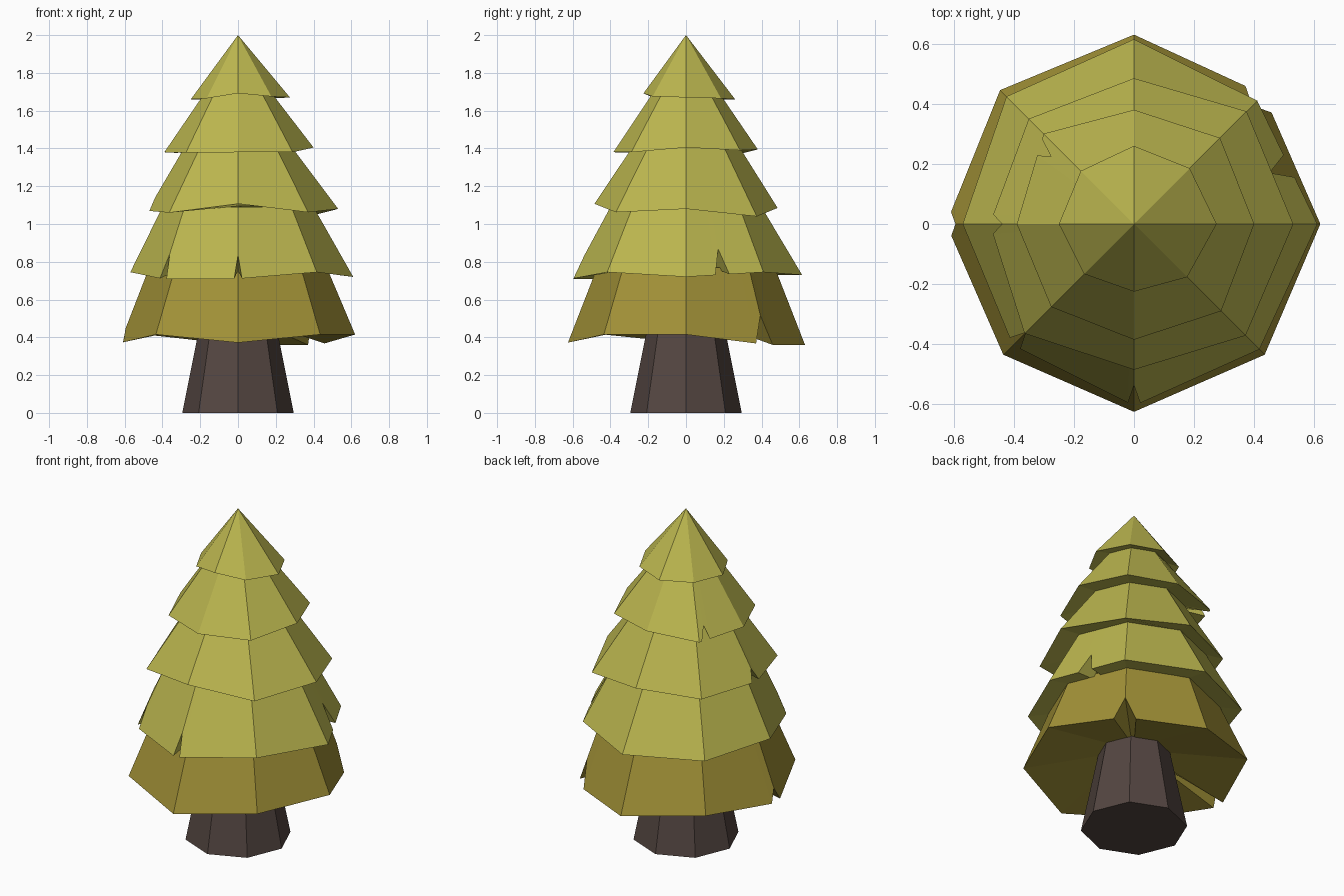
import bpy, bmesh, math
from mathutils import Vector

if "Cube" in bpy.data.objects:
    bpy.data.objects.remove(bpy.data.objects["Cube"])


def material(name, rgb):
    m = bpy.data.materials.new(name)
    m.diffuse_color = (*rgb, 1)
    m.use_nodes = True
    m.node_tree.nodes["Principled BSDF"].inputs["Base Color"].default_value = m.diffuse_color
    return m


GREEN = material("leaf green", (0.50, 0.47, 0.078))
OLIVE = material("olive brown", (0.36, 0.285, 0.038))
BARK = material("bark", (0.088, 0.061, 0.053))


def finish(bm, name, mat):
    bmesh.ops.remove_doubles(bm, verts=bm.verts, dist=1e-5)
    bmesh.ops.recalc_face_normals(bm, faces=bm.faces)
    me = bpy.data.meshes.new(name)
    bm.to_mesh(me)
    bm.free()
    me.materials.append(mat)
    ob = bpy.data.objects.new(name, me)
    bpy.context.collection.objects.link(ob)


def ring(radii, heights):
    """Eight corners, starting at +x and going round by 45 degrees."""
    return [Vector((r * math.cos(i * math.pi / 4), r * math.sin(i * math.pi / 4), z))
            for i, (r, z) in enumerate(zip(radii, heights))]


def along(corners, t):
    i = math.floor(t)
    return corners[i % 8].lerp(corners[(i + 1) % 8], t - i)


def tier(name, mat, radii, heights, top, inner, notches=()):
    """Skirt with an uneven octagonal rim; notch = (position, half width, depth)."""
    rim = ring(radii, heights)
    upper = ring([top[0]] * 8, [top[1]] * 8)
    under = ring([inner[0]] * 8, [inner[1]] * 8)
    pts = [(t, 0) for t in range(8)
           if not any(abs((t - n + 4) % 8 - 4) < w for n, w, d in notches)]
    for n, w, d in notches:
        pts += [((n - w) % 8, 0), (n % 8, d), ((n + w) % 8, 0)]
    pts.sort()
    bm = bmesh.new()
    rows = []
    for t, d in pts:
        u = along(upper, t)
        rows.append([bm.verts.new(p) for p in
                     (u, along(rim, t).lerp(u, d), along(under, t))])
    for a, b in zip(rows, rows[1:] + rows[:1]):
        if top[0] > 0:
            bm.faces.new((a[0], a[1], b[1], b[0]))
        else:
            bm.faces.new((a[0], a[1], b[1]))
        bm.faces.new((a[1], a[2], b[2], b[1]))
    bm.faces.new([r[2] for r in rows])
    if top[0] > 0:
        bm.faces.new([r[0] for r in rows])
    finish(bm, name, mat)


# Trunk
bm = bmesh.new()
low = [bm.verts.new(p) for p in ring([0.295] * 8, [0] * 8)]
high = [bm.verts.new(p) for p in ring([0.195] * 8, [0.5] * 8)]
for i in range(8):
    j = (i + 1) % 8
    bm.faces.new((low[i], low[j], high[j], high[i]))
bm.faces.new(low[::-1])
bm.faces.new(high)
finish(bm, "trunk", BARK)

# Foliage tiers, bottom to top
tier("bottom_foliage", OLIVE,
     [0.62, 0.61, 0.63, 0.63, 0.625, 0.615, 0.625, 0.615],
     [0.415, 0.36, 0.36, 0.41, 0.37, 0.415, 0.372, 0.415],
     (0.47, 0.77), (0.19, 0.475), [(1, 0.14, 0.38), (4, 0.09, 0.2)])
tier("lower_foliage", GREEN,
     [0.61, 0.58, 0.615, 0.60, 0.57, 0.57, 0.605, 0.59],
     [0.72, 0.745, 0.73, 0.73, 0.745, 0.71, 0.71, 0.745],
     (0.40, 1.09), (0.45, 0.755), [(0.47, 0.09, 0.38), (5, 0.06, 0.35), (6, 0.05, 0.33)])
tier("middle_foliage", GREEN,
     [0.53, 0.53, 0.485, 0.495, 0.48, 0.515, 0.485, 0.525],
     [1.08, 1.04, 1.085, 1.06, 1.07, 1.06, 1.107, 1.062],
     (0.275, 1.42), (0.385, 1.095), [(4, 0.09, 0.2)])
tier("upper_foliage", GREEN,
     [0.40, 0.405, 0.38, 0.425, 0.39, 0.39, 0.385, 0.41],
     [1.405, 1.39, 1.395, 1.375, 1.38, 1.378, 1.38, 1.38],
     (0.165, 1.71), (0.26, 1.415), [(3.15, 0.09, 0.2)])
tier("top_foliage", GREEN,
     [0.275, 0.262, 0.26, 0.25, 0.25, 0.235, 0.225, 0.25],
     [1.67, 1.665, 1.66, 1.66, 1.66, 1.665, 1.692, 1.675],
     (0.0, 2.0), (0.15, 1.70))
